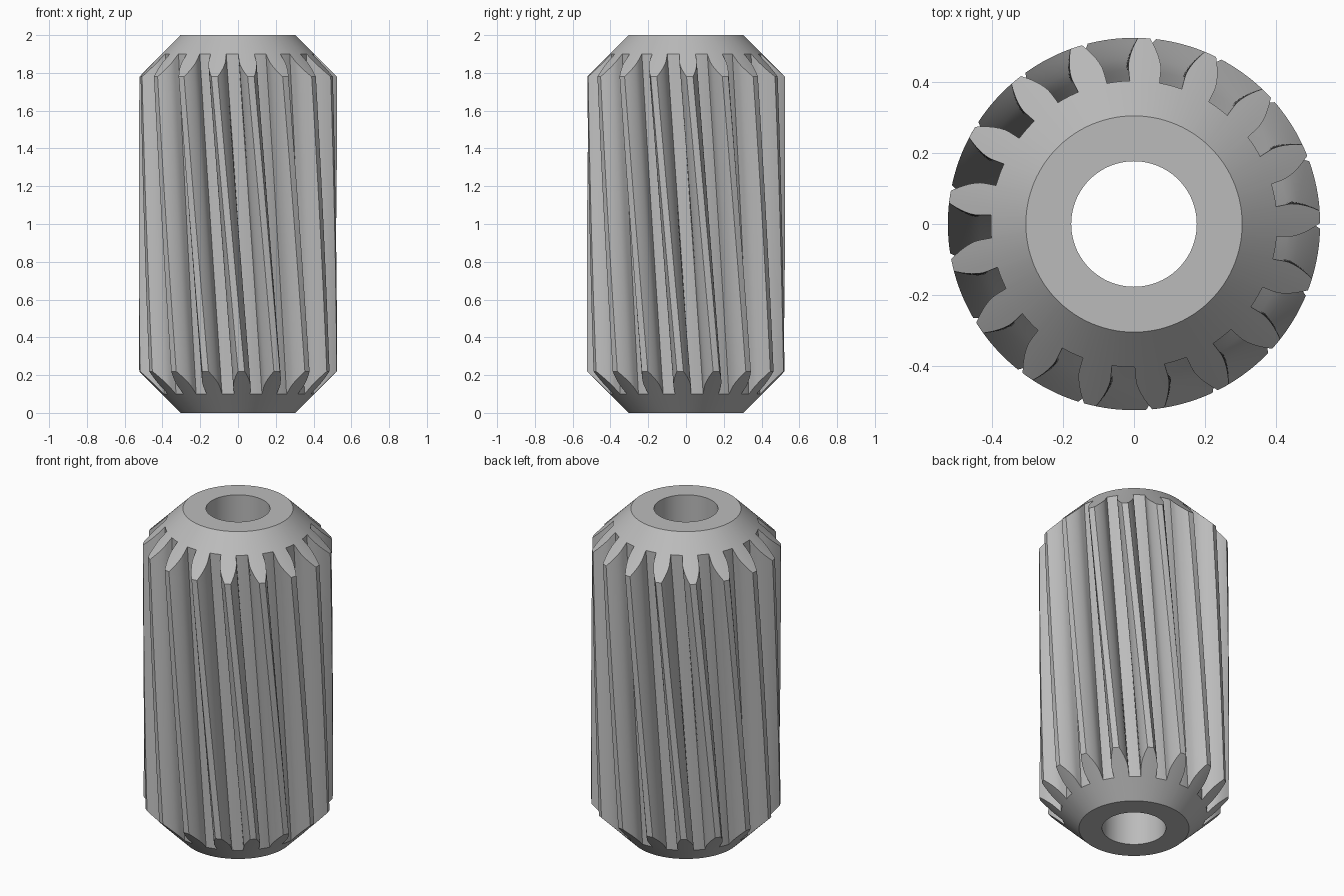
import bpy, bmesh, math

if "Cube" in bpy.data.objects:
    bpy.data.objects.remove(bpy.data.objects["Cube"])

TEETH = 17
PITCH = 2 * math.pi / TEETH
TIP, ROOT, BASE = 0.525, 0.404, 0.4415   # tooth tip, root and involute base radii
END_R, BORE = 0.305, 0.177
H = 2.0
TWIST = math.radians(10)                 # helix turn per unit of height
HALF = math.radians(6.0)                 # half tooth angle at the base circle


def half_angle(r):
    """Half angle of an involute tooth at radius r."""
    if r <= BASE:
        return HALF
    p = math.acos(BASE / r)
    return HALF - (math.tan(p) - p)


def ring(z):
    """Cross-section of the bevelled, twisted gear at height z."""
    outer = min(TIP, END_R + min(z, H - z))
    root = min(ROOT, outer)
    pts = []
    for t in range(TEETH):
        side = []                                      # one half of the tooth
        for k in range(4):                             # root arc
            side.append((root, PITCH / 2 + (half_angle(root) - PITCH / 2) * k / 4))
        for k in range(9):                             # flank
            r = root + (outer - root) * k / 8
            side.append((r, half_angle(r)))
        for k in (1, 2):                               # tip arc to the centre line
            side.append((outer, half_angle(outer) * (1 - k / 2)))
        tooth = [(r, -a) for r, a in side] + side[-2:0:-1]
        c = t * PITCH + TWIST * (H - z)
        pts += [(r * math.cos(a + c), r * math.sin(a + c), z) for r, a in tooth]
    return pts


# Heights: plain cone, bevelled tooth ends, tooth body, mirrored at the bottom
z_root, z_tip = ROOT - END_R, TIP - END_R
low = [0.0] + [z_root + (z_tip - z_root) * k / 8 for k in range(9)]
body = [z_tip + (H - 2 * z_tip) * k / 30 for k in range(1, 30)]
heights = low + body + [H - z for z in reversed(low)]
rings = [ring(z) for z in heights]

# Bore rings use the angles of the top ring
for z in (H, 0.0):
    rings.append([(x * BORE / END_R, y * BORE / END_R, z) for x, y, _ in ring(H)])

bm = bmesh.new()
vr = [[bm.verts.new(p) for p in r] for r in rings]
n = len(vr[0])
for i in range(len(vr)):
    a, b = vr[i], vr[(i + 1) % len(vr)]
    for j in range(n):
        k = (j + 1) % n
        bm.faces.new((a[j], a[k], b[k], b[j]))
bmesh.ops.remove_doubles(bm, verts=bm.verts[:], dist=1e-5)
bmesh.ops.recalc_face_normals(bm, faces=bm.faces[:])

mesh = bpy.data.meshes.new("helical_pinion")
bm.to_mesh(mesh)
bm.free()
gear = bpy.data.objects.new("helical_pinion", mesh)
bpy.context.collection.objects.link(gear)

steel = bpy.data.materials.new("grey steel")
steel.diffuse_color = (0.5, 0.5, 0.5, 1)
steel.use_nodes = True
steel.node_tree.nodes["Principled BSDF"].inputs["Base Color"].default_value = steel.diffuse_color
mesh.materials.append(steel)

bpy.context.view_layer.objects.active = gear
gear.select_set(True)
bpy.ops.object.shade_smooth_by_angle(angle=math.radians(28))
